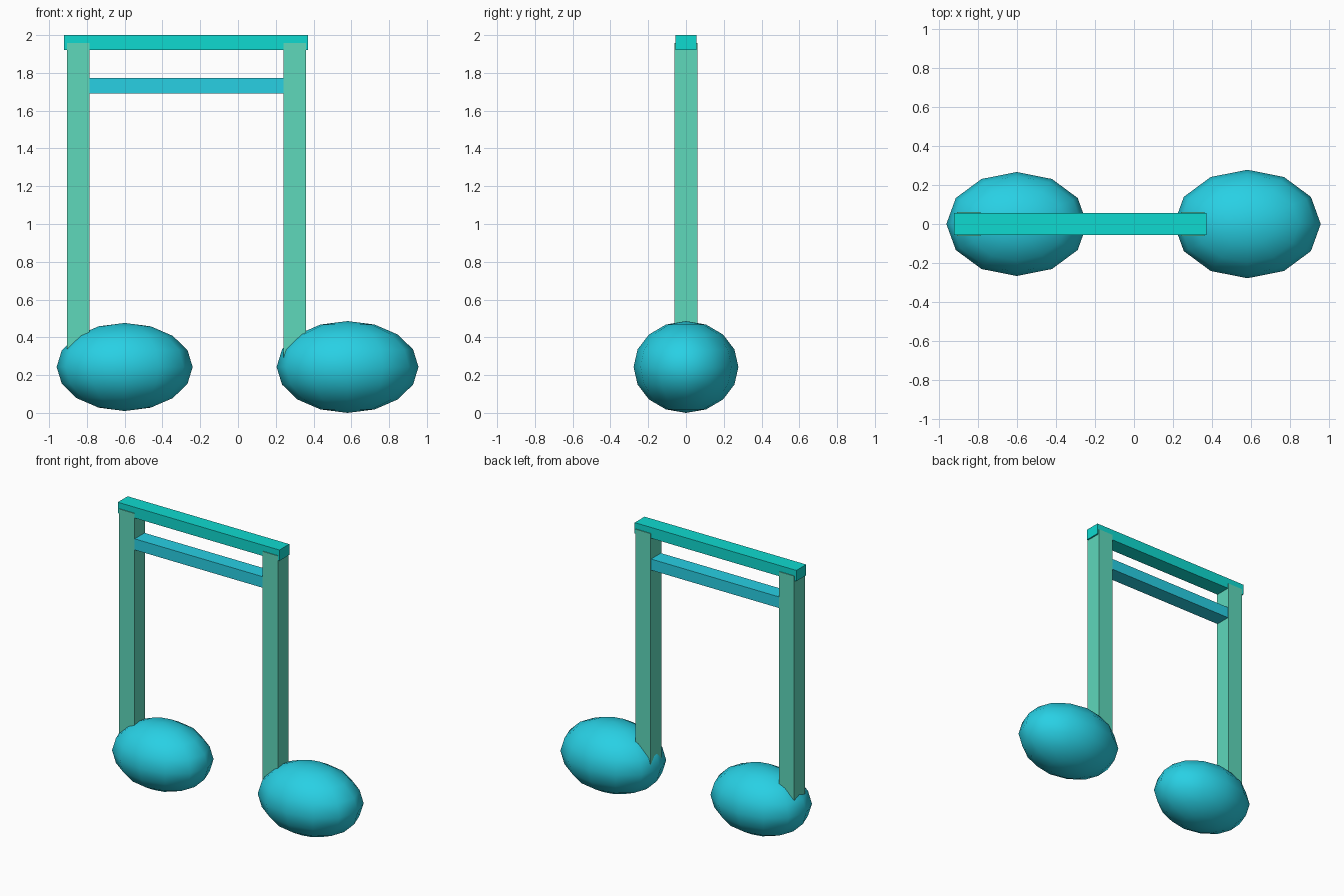
import bpy

if "Cube" in bpy.data.objects:
    bpy.data.objects.remove(bpy.data.objects["Cube"])


def srgb(r, g, b):
    return tuple(((c / 255 + 0.055) / 1.055) ** 2.4 if c > 10 else c / 255 / 12.92
                 for c in (r, g, b)) + (1.0,)


def material(name, rgb):
    m = bpy.data.materials.new(name)
    m.diffuse_color = srgb(*rgb)
    m.use_nodes = True
    m.node_tree.nodes["Principled BSDF"].inputs["Base Color"].default_value = m.diffuse_color
    return m


cyan = material("cyan", (40, 208, 228))
mint = material("mint green", (94, 216, 187))
turquoise = material("turquoise", (15, 218, 208))


def box(name, x0, x1, depth, z0, z1, mat):
    bpy.ops.mesh.primitive_cube_add(size=1, location=((x0 + x1) / 2, 0, (z0 + z1) / 2))
    ob = bpy.context.object
    ob.name = name
    ob.scale = (x1 - x0, depth, z1 - z0)
    bpy.ops.object.transform_apply(location=False, rotation=False, scale=True)
    ob.data.materials.append(mat)


def note_head(name, x, size):
    bpy.ops.mesh.primitive_uv_sphere_add(segments=12, ring_count=8, radius=1,
                                         location=(x, 0, 0.243))
    ob = bpy.context.object
    ob.name = name
    ob.scale = (0.36 * size, 0.266 * size, 0.233 * size)
    bpy.ops.object.transform_apply(location=False, rotation=False, scale=True)
    bpy.ops.object.shade_smooth()
    ob.data.materials.append(cyan)


# Oval note heads
note_head("left_note_head", -0.60, 1.0)
note_head("right_note_head", 0.58, 1.043)

# Upright stems, sunk into the heads
box("left_stem", -0.905, -0.785, 0.122, 0.27, 1.957, mint)
box("right_stem", 0.24, 0.36, 0.122, 0.27, 1.957, mint)

# Beams joining the stems
box("upper_beam", -0.92, 0.37, 0.112, 1.922, 2.0, turquoise)
box("lower_beam", -0.80, 0.255, 0.112, 1.692, 1.772, cyan)
